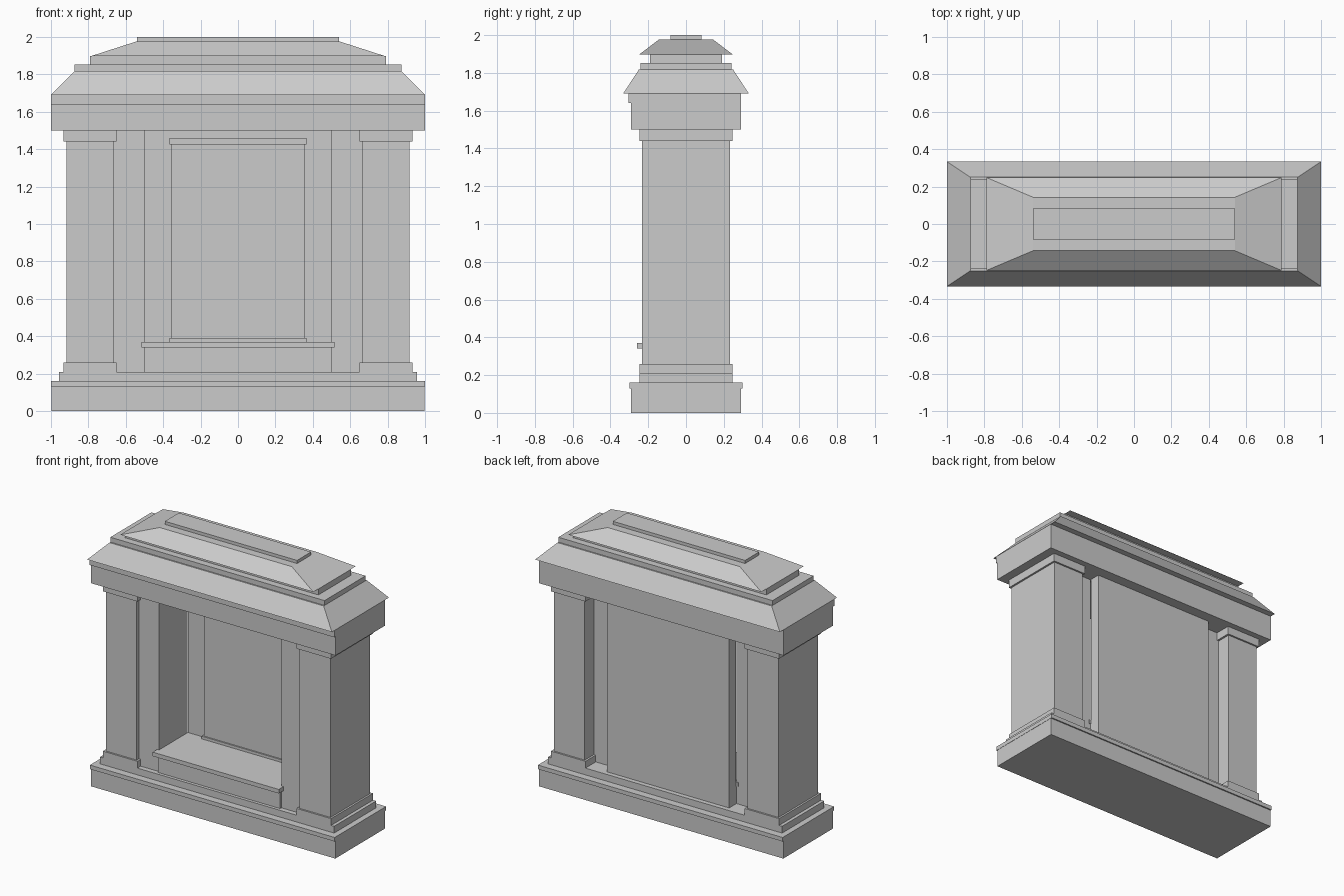
import bpy, bmesh

if "Cube" in bpy.data.objects:
    bpy.data.objects.remove(bpy.data.objects["Cube"])


def frustum(name, bottom, top):
    """Solid between two rectangles, each (x0, x1, y0, y1, z)."""
    bm = bmesh.new()
    rings = []
    for x0, x1, y0, y1, z in (bottom, top):
        rings.append([bm.verts.new((x, y, z)) for x, y in
                      ((x0, y0), (x1, y0), (x1, y1), (x0, y1))])
    lo, hi = rings
    bm.faces.new(lo[::-1])
    bm.faces.new(hi)
    for i in range(4):
        j = (i + 1) % 4
        bm.faces.new((lo[i], lo[j], hi[j], hi[i]))
    mesh = bpy.data.meshes.new(name)
    bm.to_mesh(mesh)
    bm.free()
    obj = bpy.data.objects.new(name, mesh)
    bpy.context.collection.objects.link(obj)
    return obj


def box(name, x0, x1, y0, y1, z0, z1):
    return frustum(name, (x0, x1, y0, y1, z0), (x0, x1, y0, y1, z1))


def slab(name, hx, hy, z0, z1):
    """Box centred on x and y."""
    return box(name, -hx, hx, -hy, hy, z0, z1)


def pair(name, *size):
    """Box mirrored to both sides of x = 0."""
    mod = box(name, *size).modifiers.new("Mirror", 'MIRROR')
    mod.use_clip = False
    mod.merge_threshold = 0.0001


# Stepped base
slab("base", 0.998, 0.29, 0, 0.13)
slab("base_lip", 1.0, 0.30, 0.13, 0.16)
slab("base_step", 0.957, 0.245, 0.16, 0.21)

# Pillars with foot and capital, and the niche side walls
pair("pillar_foot", 0.65, 0.932, -0.245, 0.245, 0.21, 0.26)
pair("pillar", 0.665, 0.918, -0.232, 0.232, 0.26, 1.44)
pair("pillar_capital", 0.65, 0.932, -0.245, 0.245, 1.44, 1.5)
pair("niche_side", 0.50, 0.67, -0.207, 0.125, 0.21, 1.5)

# Niche back, sill and framed panel
box("back_panel", -0.5, 0.5, 0.13, 0.21, 0.21, 1.5)
box("sill_support", -0.5, 0.5, -0.222, 0.13, 0.21, 0.34)
box("sill", -0.515, 0.515, -0.26, 0.13, 0.34, 0.37)
box("inner_panel", -0.355, 0.355, 0.11, 0.13, 0.39, 1.425)
box("panel_bottom_trim", -0.367, 0.367, 0.10, 0.13, 0.37, 0.39)
box("panel_top_trim", -0.367, 0.367, 0.10, 0.13, 1.425, 1.46)

# Beam above the pillars, with a front lip
slab("beam", 1.0, 0.29, 1.5, 1.69)
box("beam_front_lip", -1.0, 1.0, -0.305, -0.29, 1.64, 1.69)

# Stepped roof
frustum("lower_roof", (-1, 1, -0.333, 0.333, 1.69),
        (-0.875, 0.875, -0.25, 0.25, 1.817))
slab("roof_step", 0.875, 0.24, 1.817, 1.853)
slab("roof_neck", 0.79, 0.19, 1.853, 1.897)
frustum("upper_roof", (-0.788, 0.788, -0.248, 0.248, 1.897),
        (-0.54, 0.54, -0.143, 0.143, 1.977))
slab("roof_cap", 0.54, 0.082, 1.977, 2.0)
